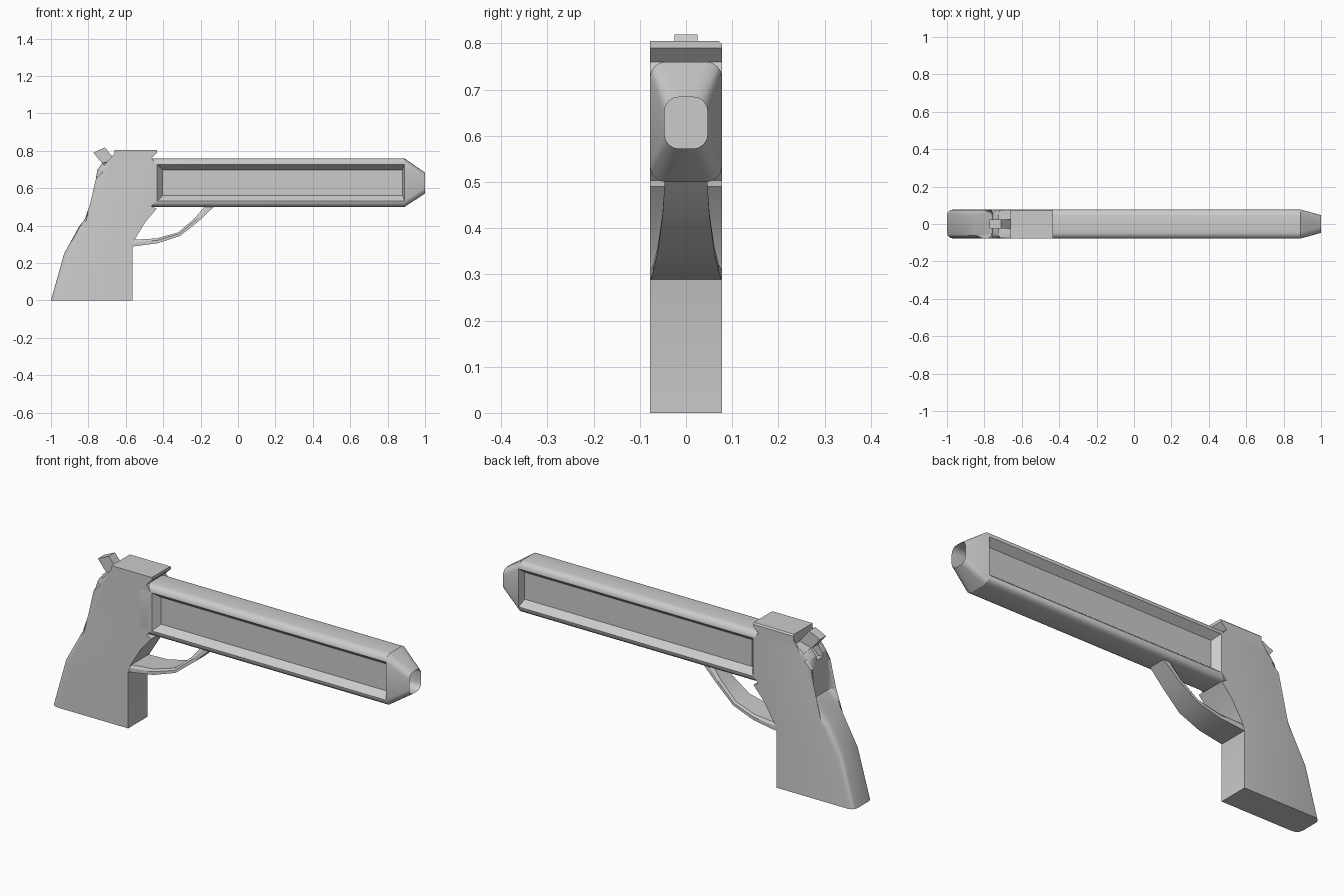
import bpy, bmesh
from math import sin, cos, pi, radians
from mathutils import Vector

if "Cube" in bpy.data.objects:
    bpy.data.objects.remove(bpy.data.objects["Cube"])

W = 0.078  # half width of the whole model


def finish(name, bm, smooth=True):
    bmesh.ops.recalc_face_normals(bm, faces=bm.faces)
    me = bpy.data.meshes.new(name)
    bm.to_mesh(me)
    bm.free()
    ob = bpy.data.objects.new(name, me)
    bpy.context.collection.objects.link(ob)
    bpy.ops.object.select_all(action='DESELECT')
    ob.select_set(True)
    bpy.context.view_layer.objects.active = ob
    if smooth:
        bpy.ops.object.shade_smooth_by_angle(angle=radians(25))
    return ob


def loft(bm, rings):
    loops = [[bm.verts.new(p) for p in r] for r in rings]
    n = len(loops[0])
    for a, b in zip(loops, loops[1:]):
        for i in range(n):
            j = (i + 1) % n
            bm.faces.new((a[i], a[j], b[j], b[i]))
    bm.faces.new(loops[0])
    bm.faces.new(loops[-1])


def prism(bm, profile, hw):
    loft(bm, [[(x, y, z) for x, z in profile] for y in (-hw, hw)])


def rounded_ring(x, hy, z0, z1, r, seg=4):
    pts = []
    corners = [(hy - r, z1 - r), (r - hy, z1 - r), (r - hy, z0 + r), (hy - r, z0 + r)]
    for q, (cy, cz) in enumerate(corners):
        for k in range(seg + 1):
            a = (q + k / seg) * pi / 2
            pts.append((x, cy + r * cos(a), cz + r * sin(a)))
    return pts


# Grip and frame: one side profile, rounded along the back
back = [(-1, 0), (-0.93, 0.25), (-0.85, 0.395), (-0.76, 0.5),
        (-0.76, 0.65), (-0.752, 0.70), (-0.725, 0.735), (-0.66, 0.752)]
rest = [(-0.66, 0.805), (-0.432, 0.805), (-0.432, 0.79), (-0.462, 0.76), (-0.432, 0.722),
        (-0.432, 0.535), (-0.462, 0.503), (-0.435, 0.49), (-0.495, 0.42),
        (-0.55, 0.33), (-0.565, 0.29), (-0.565, 0)]
bm = bmesh.new()
prism(bm, back + rest, W)


def edge_along(e, test):
    a, b = e.verts
    return abs(a.co.y - b.co.y) < 1e-4 and test(a.co) and test(b.co)


def is_back(c):
    return any(abs(c.x - x) + abs(c.z - z) < 1e-4 for x, z in back)


edges = [e for e in bm.edges if edge_along(e, is_back)]
bmesh.ops.bevel(bm, geom=edges, offset=0.032, segments=3, profile=0.5, affect='EDGES')
edges = [e for e in bm.edges if edge_along(e, lambda c: c.z > 0.804)
         and abs(e.verts[0].co.y) > 0.07]
bmesh.ops.bevel(bm, geom=edges, offset=0.007, segments=1, affect='EDGES')
frame = finish("grip_and_frame", bm)

# Hammer slot cut into the rear of the frame
bm = bmesh.new()
prism(bm, [(-0.80, 0.68), (-0.73, 0.68), (-0.67, 0.74), (-0.67, 0.78), (-0.80, 0.78)], 0.025)
cutter = finish("slot_cutter", bm, False)
cutter.hide_render = True
mod = frame.modifiers.new("slot", 'BOOLEAN')
mod.operation = 'DIFFERENCE'
mod.solver = 'EXACT'
mod.object = cutter
bpy.context.view_layer.objects.active = frame
bpy.ops.object.modifier_apply(modifier="slot")
bpy.data.objects.remove(cutter)

# Hammer
bm = bmesh.new()
prism(bm, [(-0.773, 0.79), (-0.712, 0.819), (-0.66, 0.755), (-0.69, 0.715), (-0.728, 0.735)], 0.025)
finish("hammer", bm, False)

# Barrel with tapered hollow muzzle
bm = bmesh.new()
loft(bm, [rounded_ring(-0.50, W, 0.5, 0.76, 0.033),
          rounded_ring(-0.432, W, 0.5, 0.76, 0.033),
          rounded_ring(0.89, W, 0.5, 0.76, 0.033),
          rounded_ring(1.0, 0.047, 0.572, 0.684, 0.032),
          rounded_ring(0.90, 0.047, 0.572, 0.684, 0.032)])
bmesh.ops.recalc_face_normals(bm, faces=bm.faces)
# Sunken panel on each side
for s in (-1, 1):
    bm.faces.ensure_lookup_table()
    face = max((f for f in bm.faces if f.normal.y * s > 0.99), key=lambda f: f.calc_area())
    bmesh.ops.inset_region(bm, faces=[face], thickness=0.04)
    for v in face.verts:
        v.co.y -= s * 0.035
        if v.co.x > 0:
            v.co.x = 0.88
finish("barrel", bm)

# Trigger guard: (outer x, z), (inner x, z), half width
guard = [((-0.59, 0.288), (-0.59, 0.325), W), ((-0.56, 0.289), (-0.55, 0.325), 0.077),
         ((-0.43, 0.306), (-0.435, 0.332), 0.071), ((-0.31, 0.345), (-0.32, 0.364), 0.062),
         ((-0.21, 0.424), (-0.235, 0.436), 0.051), ((-0.13, 0.5), (-0.18, 0.5), 0.046),
         ((-0.11, 0.52), (-0.16, 0.52), 0.045)]
rings = []
for o, i, w in guard:
    o, i = Vector(o), Vector(i)
    m = o.lerp(i, 0.6)
    half = [(m, w), (i, w - 0.008)]
    rings.append([(o.x, -w, o.y)] + [(p.x, -h, p.y) for p, h in half]
                 + [(p.x, h, p.y) for p, h in reversed(half)] + [(o.x, w, o.y)])
bm = bmesh.new()
loft(bm, rings)
finish("trigger_guard", bm)
